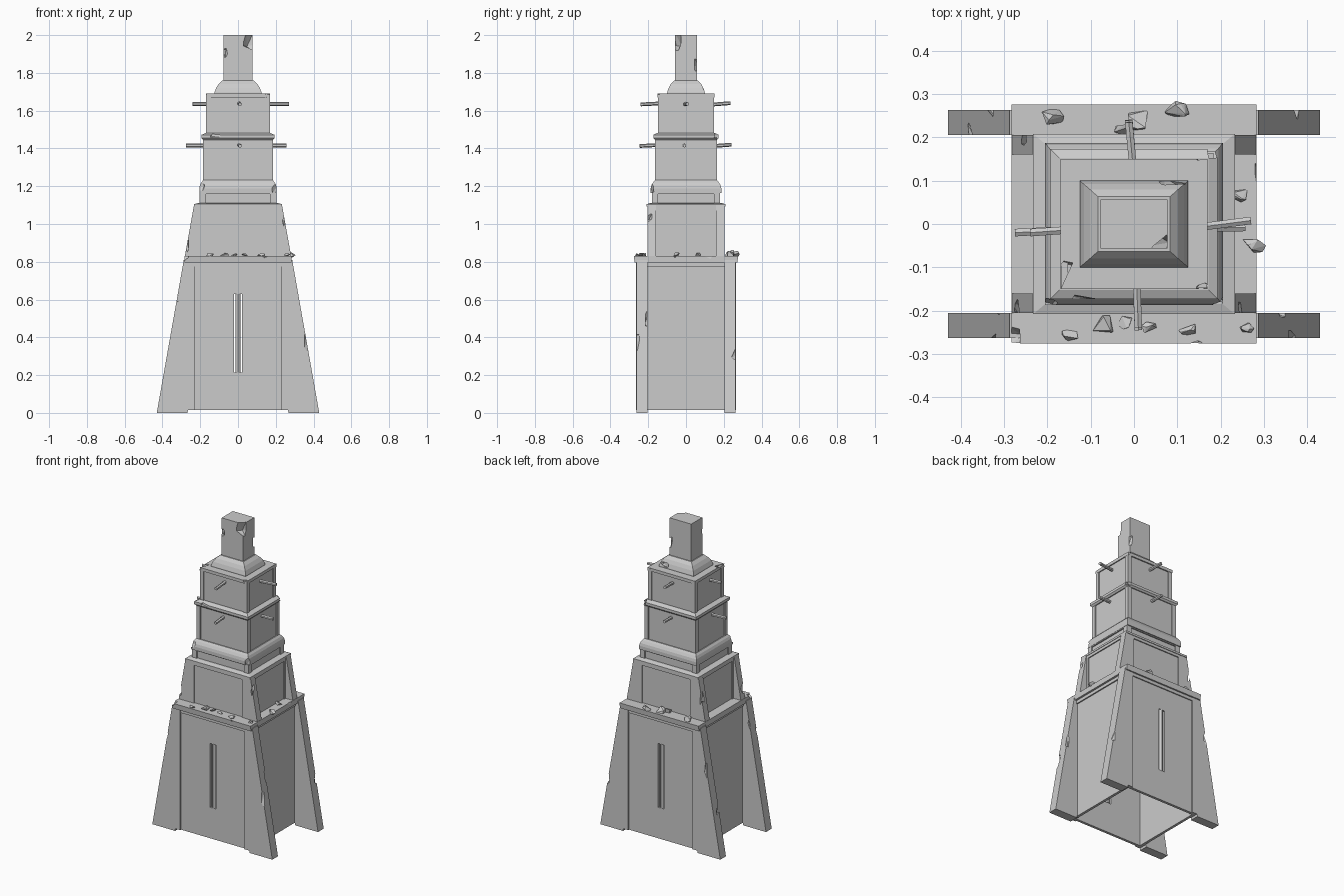
import bpy, bmesh, math, random
from mathutils import Vector, Matrix

if "Cube" in bpy.data.objects:
    bpy.data.objects.remove(bpy.data.objects["Cube"])

random.seed(4)


def finish(bm, name):
    bmesh.ops.recalc_face_normals(bm, faces=bm.faces)
    me = bpy.data.meshes.new(name)
    bm.to_mesh(me)
    bm.free()
    ob = bpy.data.objects.new(name, me)
    bpy.context.collection.objects.link(ob)
    return ob


def loft(name, rings, caps=True, loop=False):
    """Stack of rectangles (z, half x, half y)."""
    bm = bmesh.new()
    rows = [[bm.verts.new((sx * hx, sy * hy, z)) for sx, sy in ((-1, -1), (1, -1), (1, 1), (-1, 1))]
            for z, hx, hy in rings]
    pairs = list(zip(rows, rows[1:])) + ([(rows[-1], rows[0])] if loop else [])
    for a, b in pairs:
        for i in range(4):
            j = (i + 1) % 4
            bm.faces.new((a[i], a[j], b[j], b[i]))
    if caps:
        bm.faces.new(rows[0])
        bm.faces.new(rows[-1])
    return finish(bm, name)


def add_box(bm, x0, x1, y0, y1, z0, z1):
    m = Matrix.Translation(((x0 + x1) / 2, (y0 + y1) / 2, (z0 + z1) / 2)) @ \
        Matrix.Diagonal((abs(x1 - x0), abs(y1 - y0), abs(z1 - z0), 1))
    bmesh.ops.create_cube(bm, size=1, matrix=m)


def frame(name, hx, hy, z0, z1, w, top, out=0.006):
    """Corner posts and a top rail around a box."""
    bm = bmesh.new()
    for sx in (-1, 1):
        for sy in (-1, 1):
            add_box(bm, sx * (hx - w), sx * (hx + out), sy * (hy - w), sy * (hy + out), z0, z1)
    for s in (-1, 1):
        add_box(bm, -hx + w, hx - w, s * (hy - .01), s * (hy + out), z1 - top, z1)
        add_box(bm, s * (hx - .01), s * (hx + out), -hy + w, hy - w, z1 - top, z1)
    return finish(bm, name)


def fin(name, pts, y0, y1, sx, sy):
    """Sloped buttress: x-z outline pushed along y."""
    bm = bmesh.new()
    f = bm.faces.new([bm.verts.new((sx * x, sy * y0, z)) for x, z in pts])
    r = bmesh.ops.extrude_face_region(bm, geom=[f])
    bmesh.ops.translate(bm, verts=[v for v in r['geom'] if isinstance(v, bmesh.types.BMVert)],
                        vec=(0, sy * (y1 - y0), 0))
    return finish(bm, name)


def rock(name, loc, size):
    """Jagged convex chunk."""
    bm = bmesh.new()
    for _ in range(11):
        d = Vector([random.uniform(-1, 1) for _ in range(3)]).normalized()
        bm.verts.new(Vector(loc) + Vector(d[i] * size[i] for i in range(3)))
    r = bmesh.ops.convex_hull(bm, input=bm.verts)
    bmesh.ops.delete(bm, geom=[v for v in bm.verts if not v.link_faces], context='VERTS')
    return finish(bm, name)


def cut(ob, cutter):
    m = ob.modifiers.new("cut", 'BOOLEAN')
    m.operation, m.solver, m.object = 'DIFFERENCE', 'EXACT', cutter
    cutter.hide_render = True
    bpy.context.view_layer.objects.active = ob
    bpy.ops.object.modifier_apply(modifier=m.name)
    bpy.data.objects.remove(cutter)


def chip(ob, *spots):
    for loc, size in spots:
        cut(ob, rock("chip_cutter", loc, size))


def rod(name, a, b, r, sides=6):
    a, b = Vector(a), Vector(b)
    bm = bmesh.new()
    m = Matrix.Translation((a + b) / 2) @ (b - a).to_track_quat('Z', 'Y').to_matrix().to_4x4()
    bmesh.ops.create_cone(bm, cap_ends=True, segments=sides, radius1=r, radius2=r,
                          depth=(b - a).length, matrix=m)
    return finish(bm, name)


# hollow lower body, open underneath, with a slot front and back
body = loft("lower_body", [(.015, .262, .255), (.8, .262, .255), (.8, .245, .238), (.015, .245, .238)],
            caps=False, loop=True)
bm = bmesh.new()
add_box(bm, -.022, .022, -.4, .4, .215, .63)
cut(body, finish(bm, "slot_cutter"))
bm = bmesh.new()
for s in (-1, 1):
    for t in (-1, 1):
        add_box(bm, t * .23, t * .264, s * .25, s * .264, .015, .8)
    add_box(bm, -.23, .23, s * .25, s * .262, .775, .8)
    add_box(bm, s * .255, s * .27, -.205, .205, .775, .8)
finish(bm, "lower_trim")
for s, side in ((-1, "front"), (1, "back")):
    tube = rod(side + "_slot_tube", (0, s * .244, .215), (0, s * .244, .63), .013, 12)
    tube.select_set(True)
    bpy.context.view_layer.objects.active = tube
    bpy.ops.object.shade_smooth_by_angle()
    tube.select_set(False)

# buttresses, lower and upper
low = [(.255, .015), (.265, .015), (.267, 0), (.43, 0), (.287, .81), (.255, .81)]
high = [(.2, .82), (.283, .82), (.233, 1.1), (.2, 1.1)]
fins = {}
for sx in (-1, 1):
    for sy in (-1, 1):
        fins[sx, sy] = fin("lower_buttress", low, .205, .263, sx, sy)
        fins[sx, sy, 'up'] = fin("upper_buttress", high, .16, .205, sx, sy)
chip(fins[-1, -1], ((-.335, -.27, .59), (.025, .03, .07)), ((-.32, -.2, .68), (.02, .03, .05)))
chip(fins[1, -1], ((.37, -.27, .38), (.035, .03, .07)), ((.345, -.2, .5), (.025, .025, .05)))
chip(fins[1, 1], ((.375, .27, .33), (.03, .04, .08)))
chip(fins[-1, 1], ((-.34, .27, .55), (.03, .04, .09)), ((-.38, .21, .3), (.02, .03, .05)))
chip(fins[-1, -1, 'up'], ((-.275, -.2, .89), (.02, .03, .04)))
chip(fins[1, -1, 'up'], ((.25, -.2, 1.03), (.018, .03, .05)))
chip(fins[-1, 1, 'up'], ((-.26, .2, .97), (.02, .03, .06)))

# ledge slab
slab = loft("ledge_slab", [(.795, .283, .272), (.83, .283, .276)])
chip(slab, ((-.285, -.265, .82), (.03, .04, .03)), ((.12, -.285, .83), (.05, .02, .02)),
     ((.285, .1, .83), (.015, .05, .02)))

# first tier
t1 = loft("first_tier", [(.82, .223, .197), (1.1, .223, .197)])
frame("first_tier_frame", .223, .197, .83, 1.095, .05, .02, .007)
loft("first_tier_cap", [(1.092, .233, .208), (1.105, .233, .208), (1.112, .205, .185)])

# curved waist between first and second tier
waist = loft("waist", [(1.1, .195, .172), (1.165, .195, .172), (1.165, .205, .187), (1.188, .205, .187),
                       (1.205, .202, .183), (1.22, .195, .174), (1.232, .184, .164)])
frame("waist_frame", .195, .172, 1.108, 1.168, .025, .008, .008)
chip(waist, ((-.205, -.185, 1.2), (.03, .03, .03)), ((.2, -.19, 1.19), (.03, .03, .04)))

# second tier
loft("second_tier", [(1.22, .178, .158), (1.46, .178, .158)])
f2 = frame("second_tier_frame", .178, .158, 1.225, 1.46, .022, .012)
cornice = loft("second_cornice", [(1.445, .184, .164), (1.455, .193, .173), (1.472, .193, .173),
                                  (1.482, .172, .152)])
chip(cornice, ((-.1, -.18, 1.47), (.07, .02, .02)), ((.19, .17, 1.47), (.03, .03, .03)))

# third tier
loft("third_tier", [(1.47, .163, .142), (1.675, .163, .142)])
frame("third_tier_frame", .163, .142, 1.475, 1.685, .02, .014)
top = loft("third_tier_cap", [(1.67, .17, .15), (1.69, .17, .15)])
chip(top, ((-.16, -.125, 1.69), (.04, .04, .03)), ((.165, -.15, 1.69), (.025, .02, .03)),
     ((.165, .15, 1.69), (.025, .03, .03)))

# flared chimney base
cove = loft("chimney_base", [(1.68, .125, .1), (1.695, .125, .1), (1.72, .116, .092), (1.742, .102, .08),
                             (1.76, .083, .063)])
chip(cove, ((.09, .095, 1.71), (.035, .02, .025)))

# broken chimney
chimney = loft("chimney", [(1.74, .077, .057), (2, .077, .057)])
chip(chimney, ((.075, -.05, 1.985), (.06, .05, .07)), ((.075, .06, 1.85), (.03, .02, .06)),
     ((-.075, -.06, 1.9), (.02, .015, .05)))

# protruding beam ends on two levels
for z, xa, xb, ya, yb in ((1.635, -.24, .27, -.24, .235), (1.415, -.275, .257, -.245, .24)):
    rod("beam_left", (-.13, -.012, z), (xa, -.02, z), .01)
    rod("beam_right", (.13, -.01, z), (xb, -.008 if z < 1.5 else .008, z), .01)
    rod("beam_front", (.005, -.11, z + .005), (.01, ya, z - .002), .01)
    rod("beam_back", (.0, .11, z - .005), (-.012, yb, z + .005), .01)

# rubble lying on the ledge
for x, y, s in ((-.19, .245, .03), (-.02, .215, .03), (.015, .24, .036), (.1, .262, .03),
                (.245, .068, .026), (.275, -.05, .03), (-.145, -.255, .024), (-.07, -.232, .032),
                (-.02, -.228, .022), (.035, -.24, .02), (.125, -.24, .024), (.26, -.24, .018)):
    rock("rubble", (x, y, .836), (s, s * .75, s * (.9 if y > .2 else .5)))
